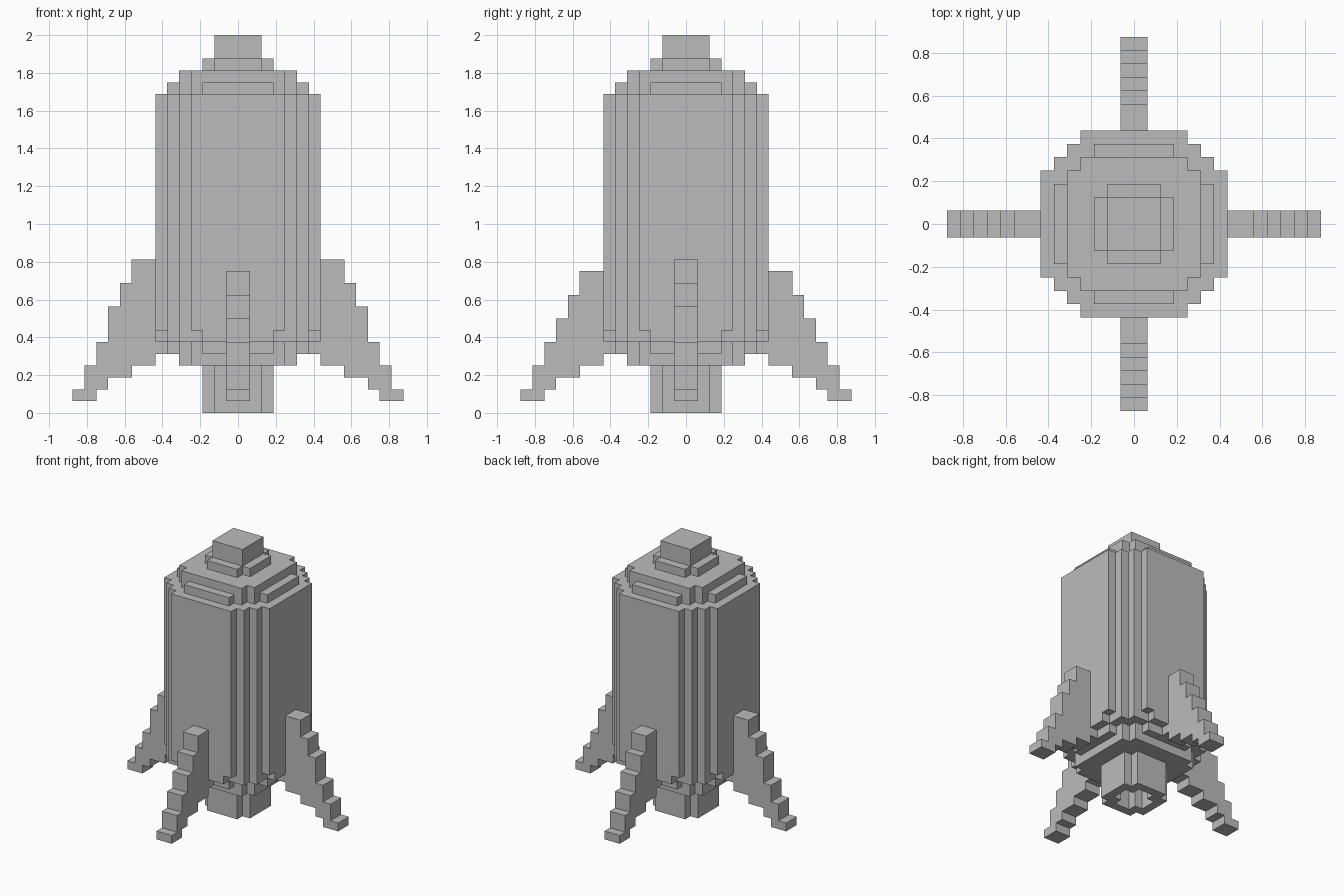
import bpy, bmesh, math
from mathutils import Vector

if "Cube" in bpy.data.objects:
    bpy.data.objects.remove(bpy.data.objects["Cube"])

U = 1 / 16  # size of one cube cell

grey = bpy.data.materials.new("grey")
grey.diffuse_color = (0.5, 0.5, 0.5, 1)
grey.use_nodes = True
grey.node_tree.nodes["Principled BSDF"].inputs["Base Color"].default_value = grey.diffuse_color


def layer(boxes, z0, z1):
    """Cells of a stepped round layer: union of centred boxes (half x, half y)."""
    return {(x, y, z) for hx, hy in boxes
            for x in range(-hx, hx) for y in range(-hy, hy) for z in range(z0, z1)}


def fin(tops, turn):
    """Stepped fin pointing along +x, turned by quarter turns."""
    bottoms = (5, 4, 4, 3, 3, 2, 1, 1)  # the first column tucks under the body
    cells = set()
    for i, (b, t) in enumerate(zip(bottoms, (6,) + tops)):
        for z in range(b, t):
            for y in (-1, 0):
                x, v = 6 + i, y
                for _ in range(turn):
                    x, v = -v - 1, x
                cells.add((x, v, z))
    return cells


# Cross-sections
wide = [(4, 7), (5, 6), (6, 5), (7, 4)]
wide_base = [(3, 7), (5, 6), (6, 5), (7, 3)]
middle = [(3, 6), (4, 5), (5, 4), (6, 3)]
narrow = [(4, 5), (5, 4)]
cross = [(3, 2), (2, 3)]

parts = {}
# Hull with stepped underside and shoulders
parts["hull"] = (layer(narrow, 4, 5) | layer(middle, 5, 6) | layer(wide_base, 6, 7)
                 | layer(wide, 7, 27) | layer(middle, 27, 28) | layer(narrow, 28, 29))
# Nose cap
parts["nose"] = layer(cross, 29, 30) | layer([(2, 2)], 30, 32)
# Hollow engine nozzle
parts["nozzle"] = layer(cross, 0, 4) - layer([(2, 1), (1, 2)], 0, 4)
# Four fins, side pair slightly taller
side, fore_aft = (13, 13, 11, 9, 6, 4, 2), (12, 12, 10, 8, 6, 4, 2)
for turn, name in enumerate(("right_fin", "back_fin", "left_fin", "front_fin")):
    parts[name] = fin(fore_aft if turn % 2 else side, turn) - parts["hull"]

solid = set().union(*parts.values())


def build(name, cells):
    """Skin the exposed cell sides and merge them into large flat faces."""
    bm = bmesh.new()
    for c in cells:
        for axis in range(3):
            for s in (-1, 1):
                n = list(c)
                n[axis] += s
                if tuple(n) in solid:
                    continue
                centre = Vector(c) + Vector((0.5, 0.5, 0.5))
                normal, a, b = Vector(), Vector(), Vector()
                normal[axis] = s * 0.5
                a[(axis + 1) % 3] = 0.5
                b[(axis + 2) % 3] = 0.5 * s
                p = centre + normal
                bm.faces.new([bm.verts.new(q * U) for q in
                              (p - a - b, p + a - b, p + a + b, p - a + b)])
    bmesh.ops.remove_doubles(bm, verts=bm.verts, dist=1e-4)
    bmesh.ops.dissolve_limit(bm, angle_limit=math.radians(1),
                             verts=bm.verts, edges=bm.edges)
    mesh = bpy.data.meshes.new(name)
    bm.to_mesh(mesh)
    bm.free()
    mesh.materials.append(grey)
    bpy.context.collection.objects.link(bpy.data.objects.new(name, mesh))


for name, cells in parts.items():
    build(name, cells)
